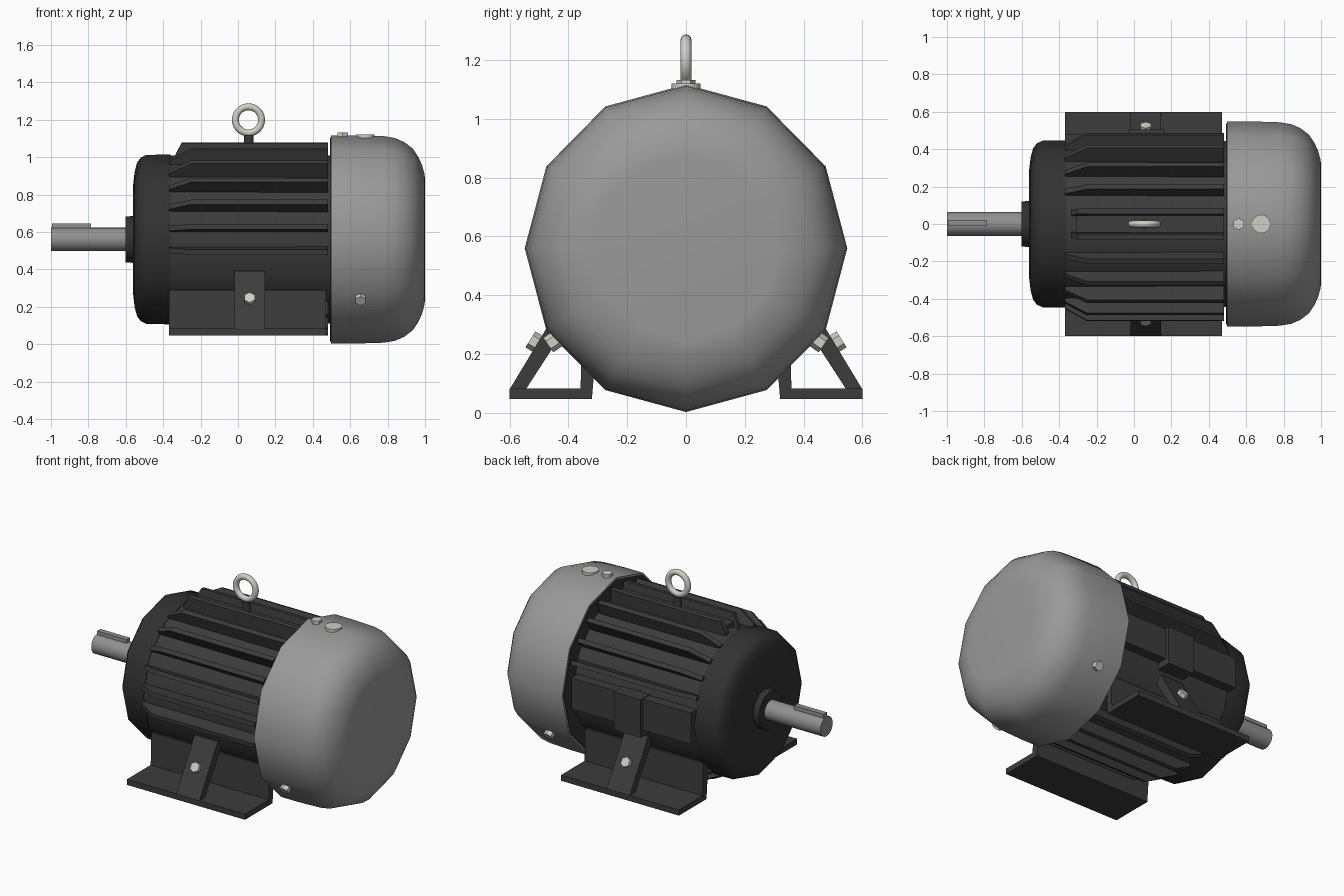
import bpy, bmesh, math
from mathutils import Matrix, Vector

if "Cube" in bpy.data.objects:
    bpy.data.objects.remove(bpy.data.objects["Cube"])

CZ = 0.56  # height of the motor axis


def material(name, r, g, b):
    m = bpy.data.materials.new(name)
    m.diffuse_color = (r, g, b, 1)
    m.use_nodes = True
    m.node_tree.nodes["Principled BSDF"].inputs["Base Color"].default_value = m.diffuse_color
    return m


DARK = material("charcoal paint", 0.045, 0.045, 0.045)
BELL = material("black paint", 0.032, 0.032, 0.032)
GREY = material("grey cover paint", 0.32, 0.32, 0.32)
STEEL = material("shaft steel", 0.28, 0.28, 0.28)
ZINC = material("light zinc", 0.62, 0.62, 0.56)


def finish(name, bm, mat, smooth=None):
    bmesh.ops.recalc_face_normals(bm, faces=bm.faces)
    me = bpy.data.meshes.new(name)
    bm.to_mesh(me)
    bm.free()
    me.materials.append(mat)
    if smooth:
        me.shade_smooth()
        me.set_sharp_from_angle(angle=math.radians(smooth))
    ob = bpy.data.objects.new(name, me)
    bpy.context.collection.objects.link(ob)
    return ob


def lathe(name, profile, mat, segs=12, cy=0, ys=0.985, smooth=40):
    """Spin (x, radius) points around the motor axis."""
    bm = bmesh.new()
    rings = []
    for x, r in profile:
        rings.append([bm.verts.new((x, cy + ys * r * math.sin(math.tau * i / segs),
                                    CZ + r * math.cos(math.tau * i / segs)))
                      for i in range(segs)])
    for a, b in zip(rings, rings[1:]):
        for i in range(segs):
            j = (i + 1) % segs
            bm.faces.new((a[i], a[j], b[j], b[i]))
    bm.faces.new(rings[0])
    bm.faces.new(rings[-1])
    return finish(name, bm, mat, smooth)


def prism(name, pts, mat, x0, x1):
    """Extrude a (y, z) outline along x."""
    bm = bmesh.new()
    a = [bm.verts.new((x0, y, z)) for y, z in pts]
    b = [bm.verts.new((x1, y, z)) for y, z in pts]
    bm.faces.new(a)
    bm.faces.new(b)
    for i in range(len(pts)):
        j = (i + 1) % len(pts)
        bm.faces.new((a[i], a[j], b[j], b[i]))
    return finish(name, bm, mat)


def box(name, x, y, z, mat):
    return prism(name, [(y[0], z[0]), (y[1], z[0]), (y[1], z[1]), (y[0], z[1])], mat, *x)


def stud(name, pos, direction, r, depth, mat, segs=6):
    """Short cylinder centred on pos, pointing along direction."""
    bm = bmesh.new()
    rot = Vector((0, 0, 1)).rotation_difference(Vector(direction)).to_matrix().to_4x4()
    bmesh.ops.create_cone(bm, cap_ends=True, segments=segs, radius1=r, radius2=r,
                          depth=depth, matrix=Matrix.Translation(pos) @ rot)
    return finish(name, bm, mat, 35 if segs > 8 else None)


def fin(name, angle, start, full, r_out=0.522):
    """Radial cooling fin with a sloped front end; angle is measured from the top."""
    bm = bmesh.new()
    outline = [(start, 0.40), (start, 0.455), (full, r_out), (0.48, r_out), (0.48, 0.40)]
    sides = []
    for s in (-1, 1):
        sides.append([bm.verts.new((x, s * (0.02 if r < 0.45 else 0.014), r)) for x, r in outline])
    a, b = sides
    bm.faces.new(a)
    bm.faces.new(b)
    for i in range(5):
        j = (i + 1) % 5
        bm.faces.new((a[i], a[j], b[j], b[i]))
    bm.transform(Matrix.Translation((0, 0, CZ)) @ Matrix.Rotation(-math.radians(angle), 4, 'X'))
    return finish(name, bm, DARK)


# Frame, drive-end bell and fan cover
lathe("motor_frame", [(-0.37, 0.45), (0.50, 0.45)], DARK)
lathe("end_bell", [(-0.602, 0.122), (-0.562, 0.125), (-0.562, 0.28), (-0.553, 0.36),
                   (-0.54, 0.41), (-0.52, 0.437), (-0.49, 0.452), (-0.36, 0.454)], BELL)
lathe("fan_cover", [(0.497, 0.557), (0.62, 0.557), (0.78, 0.552), (0.84, 0.542), (0.89, 0.52),
                    (0.935, 0.485), (0.965, 0.44), (0.985, 0.395), (0.997, 0.35), (1.0, 0.32)],
      GREY)
lathe("cover_back_plate", [(0.492, 0.545), (0.499, 0.545)], BELL)

# Shaft with key
lathe("shaft", [(-1.0, 0.063), (-0.58, 0.063)], STEEL, segs=20, ys=1)
box("shaft_key", (-0.995, -0.785), (-0.012, 0.022), (CZ + 0.03, 0.645), STEEL)

# Cooling fins: front side, back side, underside
for i in range(7):
    a = 7.5 + 15 * i
    start, full = (-0.335, -0.30) if i == 0 else (-0.37, -0.25)
    fin(f"fin_front_{i}", -a, start, full)
    if i < 5:
        fin(f"fin_back_{i}", a, start, full)
for i, a in enumerate((142.5, 157.5, 172.5)):
    for s, side in ((-1, "front"), (1, "back")):
        fin(f"fin_bottom_{side}_{i}", s * a, -0.37, -0.25, 0.515)

# Flat pad under the lifting eye, and the side pad with its block
box("lifting_pad", (-0.31, 0.48), (-0.045, 0.045), (0.97, 1.035), DARK)
box("side_pad", (-0.37, 0.48), (0.38, 0.48), (0.46, 0.66), DARK)
box("side_pad_block", (-0.03, 0.16), (0.38, 0.505), (0.42, 0.665), DARK)

# Feet: base plate, inner web, sloped strap, bolt
for s, side in ((-1, "front"), (1, "back")):
    box(f"foot_plate_{side}", (-0.37, 0.47), sorted((s * 0.32, s * 0.60)), (0.047, 0.083), DARK)
    prism(f"foot_web_{side}", [(s * y, z) for y, z in
          ((0.32, 0.05), (0.36, 0.05), (0.352, 0.29), (0.30, 0.29))], DARK, -0.37, 0.47)
    prism(f"foot_strap_{side}", [(s * y, z) for y, z in
          ((0.60, 0.08), (0.545, 0.08), (0.36, 0.365), (0.40, 0.39), (0.413, 0.39))],
          DARK, -0.02, 0.145)
    d = Vector((0, s * 0.85, 0.53))
    stud(f"foot_bolt_{side}", (0.062, s * 0.508, 0.237), d.normalized(), 0.032, 0.05, ZINC)
    d = Vector((0, s * 0.82, -0.57))
    stud(f"cover_bolt_{side}", (0.655, s * 0.452, 0.242), d.normalized(), 0.03, 0.04, ZINC)

# Bolt and plug on top of the fan cover
stud("cover_top_bolt", (0.56, 0, 1.115), (0, 0, 1), 0.032, 0.036, ZINC)
stud("cover_plug", (0.68, 0, 1.11), (0, 0, 1), 0.05, 0.022, ZINC, 16)

# Lifting eye
stud("eye_neck", (0.058, 0, 1.07), (0, 0, 1), 0.025, 0.09, DARK, 12)
bpy.ops.mesh.primitive_torus_add(location=(0.056, 0, 1.199), rotation=(math.pi / 2, 0, 0),
                                 major_radius=0.07, minor_radius=0.0185,
                                 major_segments=28, minor_segments=12)
eye = bpy.context.object
eye.name = "lifting_eye"
eye.data.materials.append(ZINC)
eye.data.shade_smooth()
